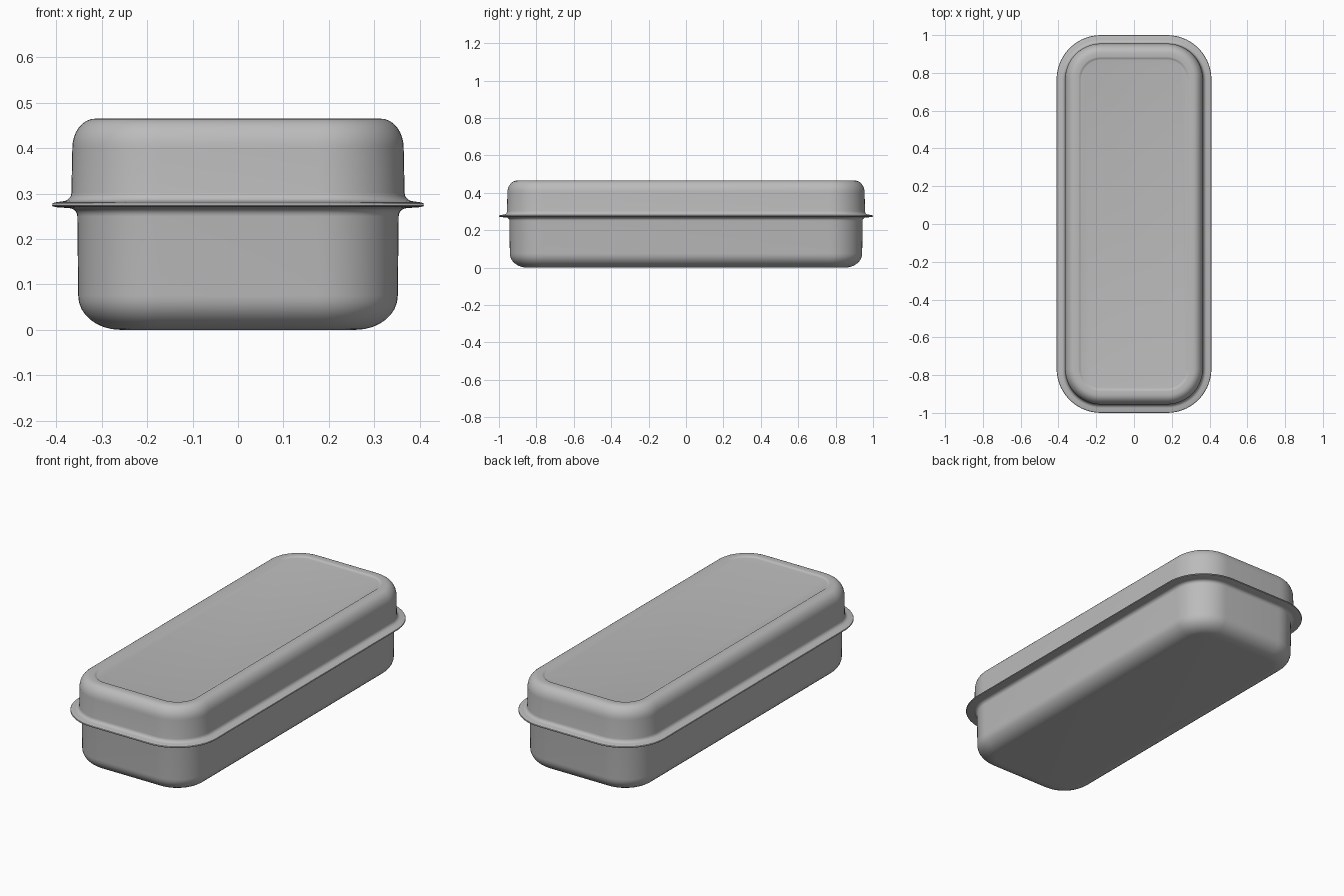
import bpy
import bmesh
import math

if "Cube" in bpy.data.objects:
    bpy.data.objects.remove(bpy.data.objects["Cube"], do_unlink=True)

# Single grey metal colour
GREY = (0.5, 0.5, 0.5, 1.0)
metal = bpy.data.materials.new("grey_metal")
metal.use_nodes = True
metal.diffuse_color = GREY
metal.node_tree.nodes["Principled BSDF"].inputs["Base Color"].default_value = GREY

RIM_X, RIM_Y, RIM_RADIUS = 0.41, 1.0, 0.235
CORNER_STEPS = 14


def rounded_rectangle(inset):
    """Outline of the rim, moved inwards by the inset."""
    radius = max(RIM_RADIUS - inset, 0.04)
    cx, cy = RIM_X - inset - radius, RIM_Y - inset - radius
    points = []
    for corner, (sx, sy) in enumerate([(1, 1), (-1, 1), (-1, -1), (1, -1)]):
        for i in range(CORNER_STEPS + 1):
            a = (corner + i / CORNER_STEPS) * math.pi / 2
            points.append((sx * cx + radius * math.cos(a),
                           sy * cy + radius * math.sin(a)))
    return points


def bend(start, end, turn_wall_first, steps=8):
    """Quarter-ellipse between two (half_width, z) profile points."""
    (w0, z0), (w1, z1) = start, end
    result = []
    for i in range(steps + 1):
        a = i / steps * math.pi / 2
        s, c = math.sin(a), 1 - math.cos(a)
        fw, fz = (c, s) if turn_wall_first else (s, c)
        result.append((w0 + (w1 - w0) * fw, z0 + (z1 - z0) * fz))
    return result


def loft(name, profile):
    """Closed shell from (half_width, z) points, listed bottom to top."""
    bm = bmesh.new()
    rings = [[bm.verts.new((x, y, z)) for x, y in rounded_rectangle(RIM_X - w)]
             for w, z in profile]
    for low, high in zip(rings, rings[1:]):
        for i in range(len(low)):
            j = (i + 1) % len(low)
            bm.faces.new((low[i], low[j], high[j], high[i]))
    bm.faces.new(rings[0][::-1])
    bm.faces.new(rings[-1])
    bmesh.ops.recalc_face_normals(bm, faces=bm.faces)
    mesh = bpy.data.meshes.new(name)
    bm.to_mesh(mesh)
    bm.free()
    mesh.materials.append(metal)
    obj = bpy.data.objects.new(name, mesh)
    bpy.context.collection.objects.link(obj)
    bpy.ops.object.select_all(action="DESELECT")
    obj.select_set(True)
    bpy.context.view_layer.objects.active = obj
    bpy.ops.object.shade_smooth_by_angle(angle=math.radians(35))
    return obj


# Lower tray: rounded floor, upright wall and thin outward lip
tray = bend((0.26, 0.0), (0.352, 0.075), False)
tray += bend((0.354, 0.25), (0.372, 0.268), True, 5)
tray += [(0.4, 0.27), (0.408, 0.272), (0.41, 0.275)]
loft("tray", tray)

# Lid: thin lip, upright wall, rounded shoulder and shallow top panel
lid = [(0.41, 0.276), (0.408, 0.279), (0.4, 0.281)]
lid += bend((0.386, 0.283), (0.367, 0.302), False, 5)
lid += bend((0.365, 0.4), (0.315, 0.465), True)
lid += [(0.295, 0.465), (0.289, 0.464), (0.284, 0.46), (0.279, 0.459)]
loft("lid", lid)
